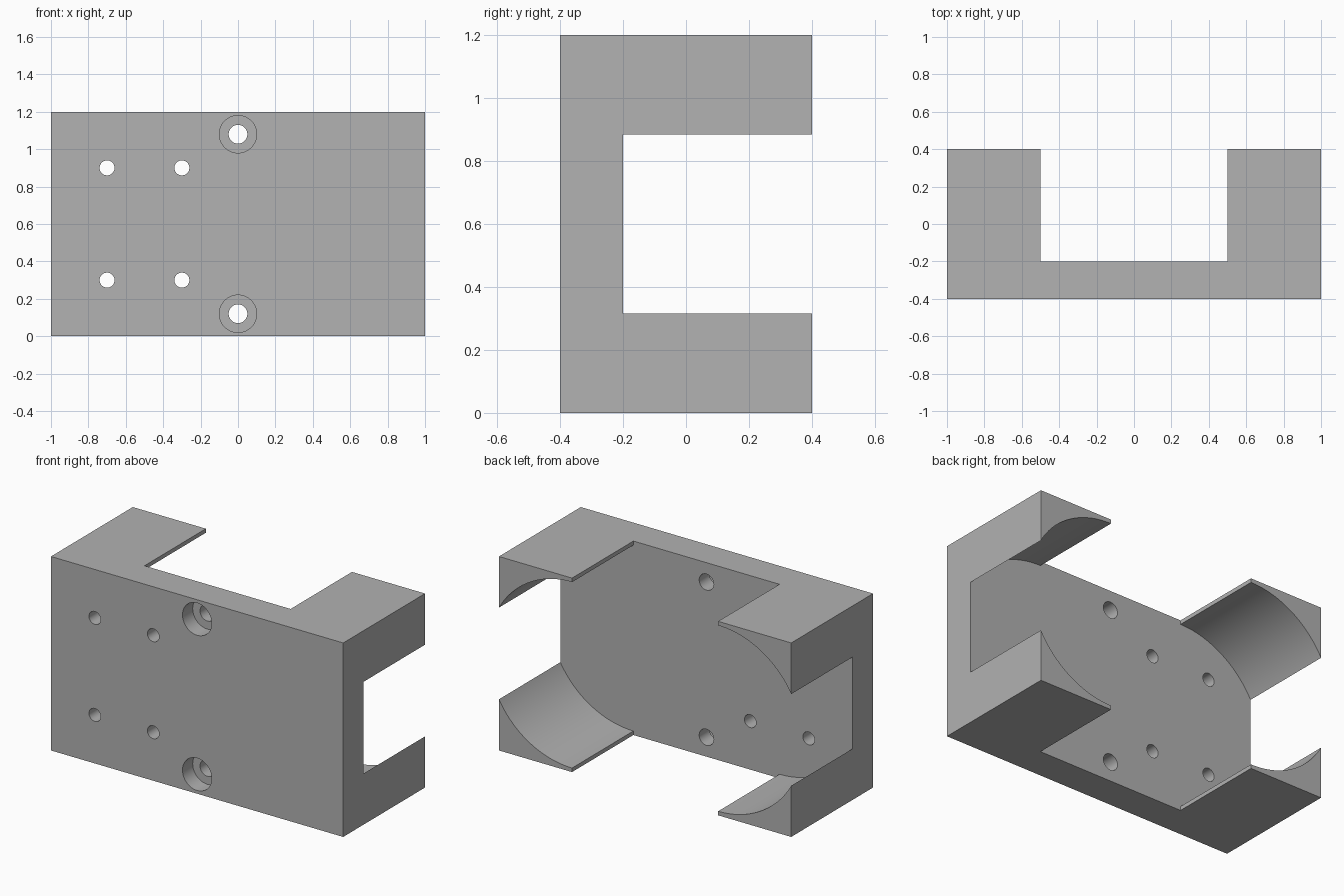
import bpy, bmesh
from math import sin, cos, pi
from mathutils import Vector

default = bpy.data.objects.get("Cube")
if default:
    bpy.data.objects.remove(default, do_unlink=True)

HEIGHT = 1.2
MID = HEIGHT / 2
BORE = 0.575

grey = bpy.data.materials.new("plain_grey")
grey.use_nodes = True
colour = (0.445, 0.445, 0.445, 1)
grey.diffuse_color = colour
grey.node_tree.nodes["Principled BSDF"].inputs["Base Color"].default_value = colour


def prism(name, outline, y0, y1):
    """Extrude an (x, z) outline along y."""
    bm = bmesh.new()
    face = bm.faces.new([bm.verts.new((x, y0, z)) for x, z in outline])
    moved = bmesh.ops.extrude_face_region(bm, geom=[face])["geom"]
    verts = [v for v in moved if isinstance(v, bmesh.types.BMVert)]
    bmesh.ops.translate(bm, verts=verts, vec=Vector((0, y1 - y0, 0)))
    bmesh.ops.recalc_face_normals(bm, faces=bm.faces)
    mesh = bpy.data.meshes.new(name)
    bm.to_mesh(mesh)
    bm.free()
    obj = bpy.data.objects.new(name, mesh)
    bpy.context.collection.objects.link(obj)
    return obj


def arc(cx, cz, r, start, sweep, steps):
    """Points on an arc, both ends included."""
    angles = [start + sweep * i / steps for i in range(steps + 1)]
    return [(cx + r * cos(a), cz + r * sin(a)) for a in angles]


def circle(cx, cz, r):
    return arc(cx, cz, r, 0, 2 * pi, 48)[:-1]


def cut(target, cutter):
    cutter.hide_render = True
    mod = target.modifiers.new("cut", "BOOLEAN")
    mod.operation = "DIFFERENCE"
    mod.solver = "EXACT"
    mod.object = cutter
    bpy.ops.object.modifier_apply(modifier=mod.name)
    bpy.data.objects.remove(cutter, do_unlink=True)


# Solid block
body = prism("bracket_body", [(-1, 0), (1, 0), (1, HEIGHT), (-1, HEIGHT)], -0.4, 0.4)
body.data.materials.append(grey)
bpy.context.view_layer.objects.active = body
body.select_set(True)

# Rear opening: rounded cradle at each end, straight gap through top and bottom
opening = [(0.5, 2)] + arc(0.5, MID, BORE, pi / 2, -pi, 64) + [(0.5, -1), (-0.5, -1)]
opening += arc(-0.5, MID, BORE, -pi / 2, -pi, 64) + [(-0.5, 2)]
cut(body, prism("opening_cutter", opening, -0.2, 1))

# Counterbored fixing holes on the centre line
for z in (0.12, HEIGHT - 0.12):
    cut(body, prism("counterbore_cutter", circle(0, z, 0.1), -1, -0.3))
    cut(body, prism("bolt_hole_cutter", circle(0, z, 0.05), -0.6, 0))

# Four small mounting holes
for x in (-0.7, -0.3):
    for z in (0.3, 0.9):
        cut(body, prism("mount_hole_cutter", circle(x, z, 0.04), -0.6, 0))

bpy.ops.object.shade_smooth_by_angle()
